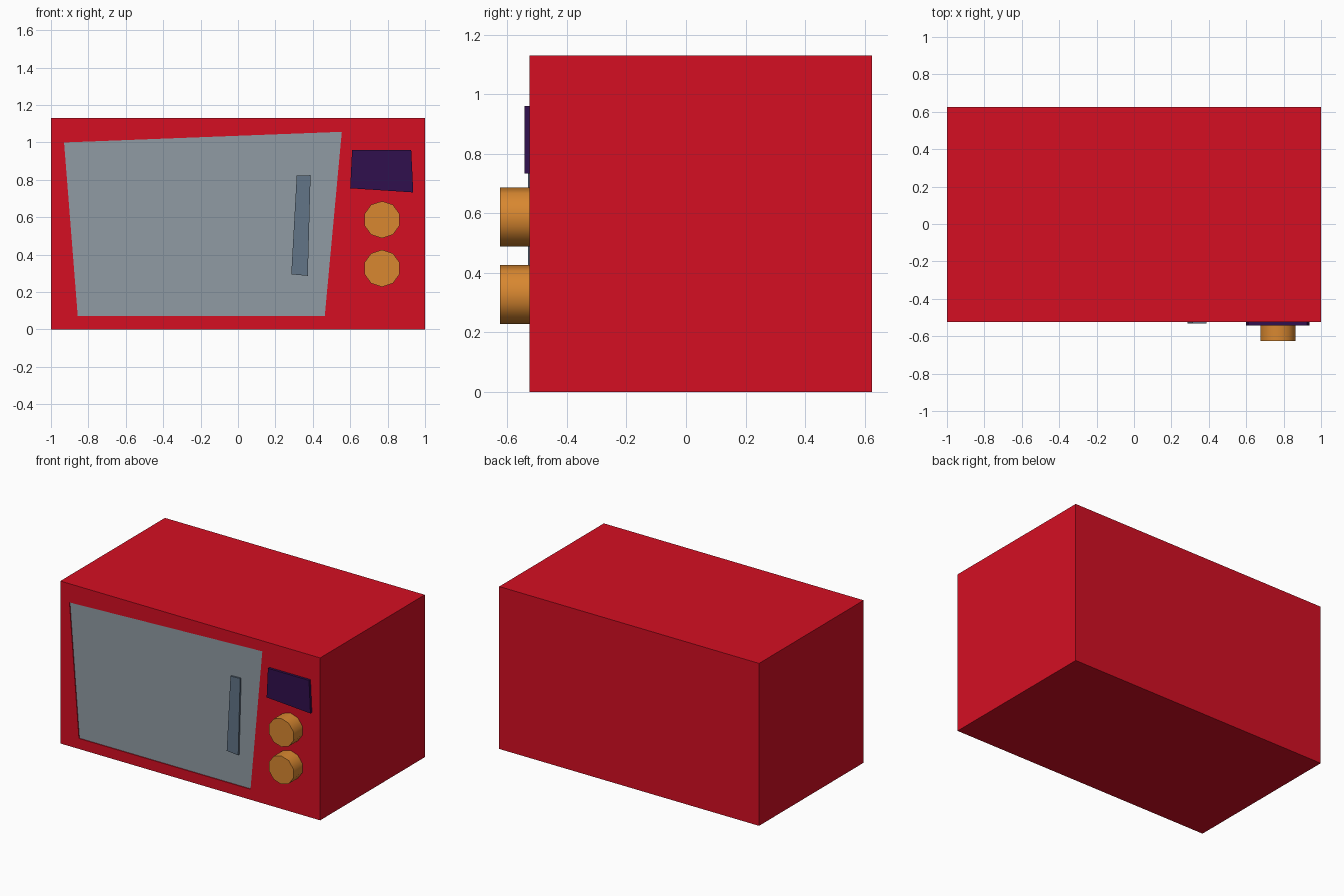
import bpy, bmesh, math
from mathutils import Matrix

if "Cube" in bpy.data.objects:
    bpy.data.objects.remove(bpy.data.objects["Cube"])

FRONT = -0.525


def material(name, rgb):
    m = bpy.data.materials.new(name)
    m.diffuse_color = (*rgb, 1)
    m.use_nodes = True
    m.node_tree.nodes["Principled BSDF"].inputs["Base Color"].default_value = m.diffuse_color
    return m


RED = material("red_enamel", (0.66, 0.0045, 0.0165))
GREY = material("door_grey", (0.28, 0.33, 0.37))
STEEL = material("handle_steel", (0.122, 0.178, 0.245))
PURPLE = material("display_purple", (0.03, 0.005, 0.074))
ORANGE = material("knob_orange", (0.69, 0.245, 0.03))


def make_object(name, bm, *mats):
    bmesh.ops.recalc_face_normals(bm, faces=bm.faces)
    me = bpy.data.meshes.new(name)
    bm.to_mesh(me)
    bm.free()
    for m in mats:
        me.materials.append(m)
    ob = bpy.data.objects.new(name, me)
    bpy.context.collection.objects.link(ob)
    return ob


def panel(name, outline, y_front, y_back, mat):
    """Flat plate with an x/z outline on the front of the oven."""
    bm = bmesh.new()
    face = bm.faces.new([bm.verts.new((x, y_front, z)) for x, z in outline])
    ext = bmesh.ops.extrude_face_region(bm, geom=[face], use_keep_orig=True)
    for v in ext["geom"]:
        if isinstance(v, bmesh.types.BMVert):
            v.co.y = y_back
    return make_object(name, bm, mat)


# Body: a box whose front has a crooked, slightly sunken door face
bm = bmesh.new()
bmesh.ops.create_cube(bm, size=1, matrix=Matrix.Translation((0, 0.05, 0.565))
                      @ Matrix.Diagonal((2, 1.15, 1.13, 1)))
bm.faces.ensure_lookup_table()
door = min(bm.faces, key=lambda f: f.calc_center_median().y)
bmesh.ops.inset_individual(bm, faces=[door], thickness=0.1)
corners = {(False, True): (-0.93, 1.0), (True, True): (0.555, 1.057),
           (True, False): (0.464, 0.073), (False, False): (-0.857, 0.073)}
for v in door.verts:
    v.co.x, v.co.z = corners[(v.co.x > 0, v.co.z > 0.5)]
bmesh.ops.inset_individual(bm, faces=[door], thickness=0.0)
for v in door.verts:
    v.co.y += 0.006
door.material_index = 1
make_object("oven_body", bm, RED, GREY)

# Door handle and display
panel("door_handle", [(0.314, 0.822), (0.388, 0.825), (0.373, 0.287), (0.285, 0.295)],
      FRONT - 0.006, FRONT + 0.01, STEEL)
panel("display", [(0.61, 0.96), (0.926, 0.96), (0.937, 0.733), (0.60, 0.755)],
      FRONT - 0.017, FRONT + 0.01, PURPLE)

# Two ten-sided knobs
for name, z in (("upper_knob", 0.587), ("lower_knob", 0.327)):
    bpy.ops.mesh.primitive_cylinder_add(vertices=10, radius=0.099, depth=0.11,
                                        location=(0.77, FRONT - 0.045, z),
                                        rotation=(math.pi / 2, 0, 0))
    knob = bpy.context.object
    knob.name = name
    knob.data.materials.append(ORANGE)
    bpy.ops.object.shade_smooth_by_angle(angle=math.radians(45))
